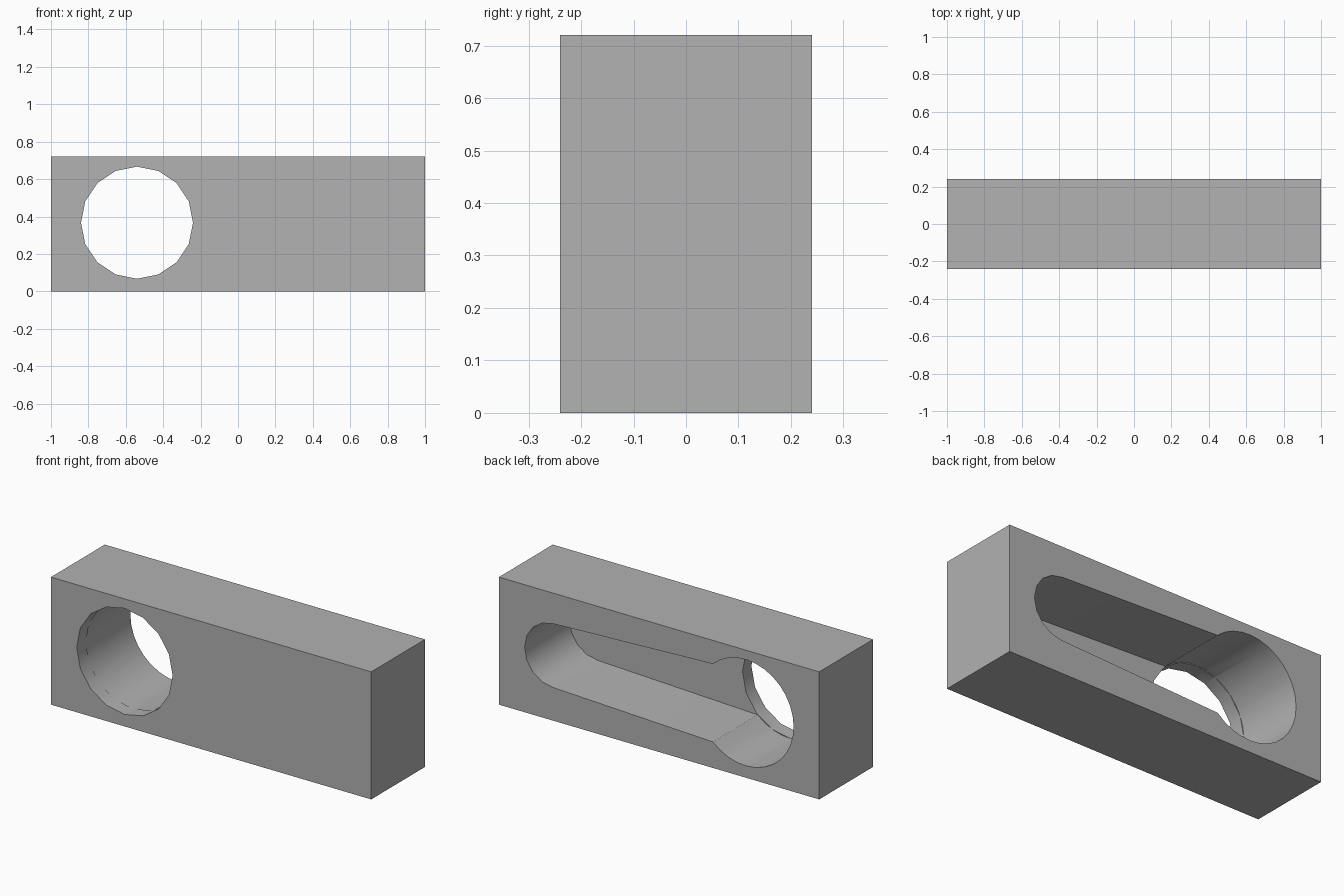
import bpy, bmesh, math
from mathutils import Vector

old = bpy.data.objects.get("Cube")
if old:
    bpy.data.objects.remove(old, do_unlink=True)

HEIGHT, DEPTH = 0.72, 0.48
HOLE_X, MID_Z, HOLE_R = -0.54, 0.367, 0.30
END_X, END_R = 0.66, 0.18
FLOOR_Y = -0.16

grey = bpy.data.materials.new("plain_grey")
grey.use_nodes = True
colour = (0.445, 0.445, 0.445, 1)
grey.diffuse_color = colour
grey.node_tree.nodes["Principled BSDF"].inputs["Base Color"].default_value = colour


def arc(x, r, start, stop, steps):
    """Points (x, z) along an arc, angles in degrees."""
    angles = [math.radians(start + (stop - start) * i / steps) for i in range(steps + 1)]
    return [(x + r * math.cos(a), MID_Z + r * math.sin(a)) for a in angles]


def prism(name, outline, y0, y1):
    """Extrude an (x, z) outline from y0 to y1."""
    bm = bmesh.new()
    face = bm.faces.new([bm.verts.new((x, y0, z)) for x, z in outline])
    out = bmesh.ops.extrude_face_region(bm, geom=[face])
    moved = [v for v in out["geom"] if isinstance(v, bmesh.types.BMVert)]
    bmesh.ops.translate(bm, vec=Vector((0, y1 - y0, 0)), verts=moved)
    bmesh.ops.recalc_face_normals(bm, faces=bm.faces)
    mesh = bpy.data.meshes.new(name)
    bm.to_mesh(mesh)
    bm.free()
    mesh.materials.append(grey)
    obj = bpy.data.objects.new(name, mesh)
    bpy.context.collection.objects.link(obj)
    return obj


def cut(target, cutter):
    mod = target.modifiers.new("cut", "BOOLEAN")
    mod.operation, mod.solver, mod.object = "DIFFERENCE", "EXACT", cutter
    cutter.hide_render = True
    bpy.context.view_layer.objects.active = target
    bpy.ops.object.modifier_apply(modifier=mod.name)
    bpy.data.objects.remove(cutter, do_unlink=True)


# Solid block
block = prism("slotted_block", [(-1, 0), (1, 0), (1, HEIGHT), (-1, HEIGHT)],
              -DEPTH / 2, DEPTH / 2)

# Keyhole pocket in the back: round end plus a slot tapering to a smaller end
keyhole = arc(HOLE_X, HOLE_R, 47.2, 312.8, 24) + arc(END_X, END_R, -90, 90, 8)
cut(block, prism("pocket_cutter", keyhole, FLOOR_Y, DEPTH))

# Round hole through the remaining front wall
cut(block, prism("hole_cutter", arc(HOLE_X, HOLE_R - 0.0005, 0, 337.5, 15),
                 -DEPTH, FLOOR_Y + 0.05))

# Smooth curved walls, sharp rims
bpy.ops.object.select_all(action="DESELECT")
block.select_set(True)
bpy.context.view_layer.objects.active = block
bpy.ops.object.shade_smooth_by_angle(angle=math.radians(30))
